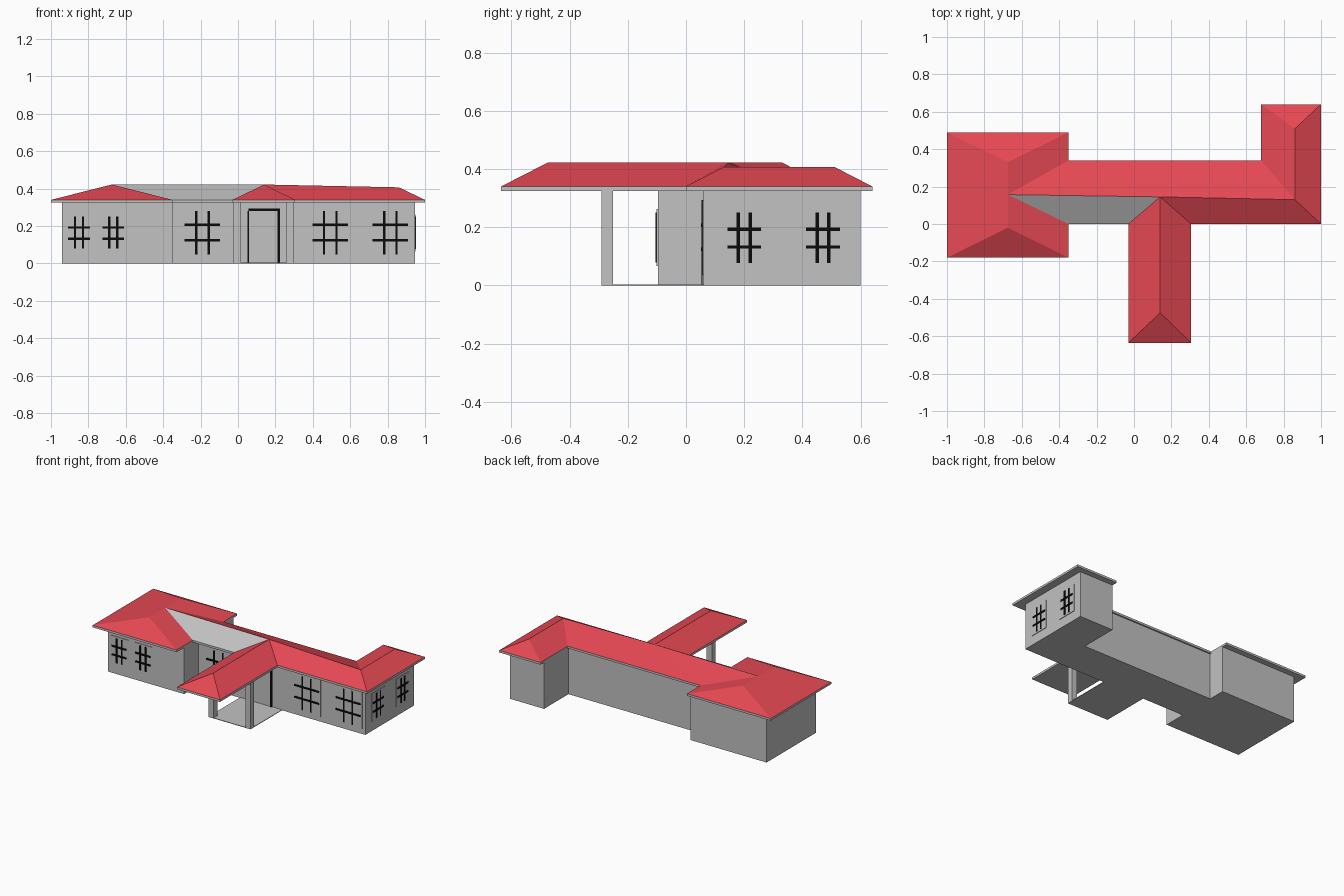
import bpy
import bmesh
from mathutils import Vector

cube = bpy.data.objects.get("Cube")
if cube:
    bpy.data.objects.remove(cube, do_unlink=True)


def material(name, r, g, b):
    m = bpy.data.materials.new(name)
    m.use_nodes = True
    m.diffuse_color = (r, g, b, 1)
    m.node_tree.nodes["Principled BSDF"].inputs["Base Color"].default_value = (r, g, b, 1)
    return m


GREY = material("grey plaster", .54, .54, .54)
RED = material("red roof tile", .79, .065, .087)
BLACK = material("black metal", .003, .003, .003)


def finish(name, bm, *mats):
    mesh = bpy.data.meshes.new(name)
    bm.to_mesh(mesh)
    bm.free()
    for m in mats:
        mesh.materials.append(m)
    ob = bpy.data.objects.new(name, mesh)
    bpy.context.collection.objects.link(ob)
    return ob


def add_box(bm, x, y, z):
    """Add a box spanning the (low, high) pairs x, y and z."""
    verts = bmesh.ops.create_cube(bm, size=1)["verts"]
    for v in verts:
        v.co = [lo + (c + .5) * (hi - lo) for c, (lo, hi) in zip(v.co, (x, y, z))]
    return list({f for v in verts for f in v.link_faces})


def box(name, x, y, z, mat=GREY):
    bm = bmesh.new()
    add_box(bm, x, y, z)
    return finish(name, bm, mat)


EAVE, SOFFIT = .34, .325
WALL_Y, WALL_X = .06, .945

# Walls of the three blocks
box("left_wing_walls", (-.94, -.35), (-.097, .45), (0, SOFFIT))
box("main_hall_walls", (-.35, .68), (WALL_Y, .33), (0, SOFFIT))
box("right_wing_walls", (.68, WALL_X), (WALL_Y, .6), (0, SOFFIT))

# Eave slabs
box("left_wing_eave", (-1, -.35), (-.18, .49), (SOFFIT, EAVE))
box("main_hall_eave", (-.35, .68), (0, .34), (SOFFIT, EAVE))
box("right_wing_eave", (.68, 1), (0, .64), (SOFFIT, EAVE))
box("porch_eave", (-.03, .305), (-.635, 0), (SOFFIT, EAVE))

# Ridge ends and junctions
left_front = (-.675, -.02, .422)
left_mid = (-.675, .157, .422)
left_back = (-.675, .33, .422)
porch_front = (.14, -.475, .422)
porch_back = (.14, .145, .422)
right_front = (.86, .13, .407)
right_back = (.86, .51, .407)


def roof(name, slopes):
    """Build roof slopes; flat points lie on the eave line."""
    bm = bmesh.new()
    for slope in slopes:
        f = bm.faces.new([bm.verts.new(Vector((*p, EAVE)[:3])) for p in slope])
        f.normal_update()
        if f.normal.z < 0:
            f.normal_flip()
    bmesh.ops.remove_doubles(bm, verts=bm.verts, dist=.0005)
    return finish(name, bm, RED, GREY)


roof("left_wing_roof", [
    [(-1, -.18), left_front, left_mid, left_back, (-1, .49)],
    [(-1, -.18), (-.35, -.18), left_front],
    [(-1, .49), (-.35, .49), left_back],
    [(-.35, -.18), (-.35, 0), left_mid, left_front],
    [(-.35, .34), (-.35, .49), left_back, left_mid]])
hall_roof = roof("main_hall_roof", [
    [(-.35, 0), (-.03, 0), porch_back, left_mid],
    [(.305, 0), (1, 0), right_front, porch_back],
    [(-.35, .34), left_mid, porch_back],
    [(-.35, .34), porch_back, right_front, (.68, .34)]])
hall_roof.data.polygons[0].material_index = 1  # untiled front slope
roof("right_wing_roof", [
    [(1, 0), (1, .64), right_back, right_front],
    [(1, .64), (.68, .64), right_back],
    [(.68, .64), (.68, .34), right_front, right_back]])
roof("porch_roof", [
    [(-.03, -.635), (.305, -.635), porch_front],
    [(-.03, -.635), porch_front, porch_back, (-.03, 0)],
    [(.305, -.635), (.305, 0), porch_back, porch_front]])

# Porch floor and columns
box("porch_floor", (-.025, .3), (-.29, WALL_Y), (0, .004))
for side, x in (("right", -.025), ("left", .26)):
    box(side + "_porch_column", (x, x + .04), (-.29, -.25), (0, SOFFIT))


def window(name, wall, u, z, bars_u, bars_z, facing="front"):
    """Thin pane on a wall plane with a grid of dark bars over it."""
    bm = bmesh.new()

    def plate(u, z, depth, index):
        if facing == "front":
            faces = add_box(bm, u, (wall - depth, wall), z)
        else:
            faces = add_box(bm, (wall, wall + depth), u, z)
        for f in faces:
            f.material_index = index

    inset, half = .012, .006
    plate(u, z, .004, 0)
    for c in bars_u:
        plate((c - half, c + half), (z[0] + inset, z[1] - inset), .007, 1)
    for c in bars_z:
        plate((u[0] + inset, u[1] - inset), (c - half, c + half), .008, 1)
    return finish(name, bm, GREY, BLACK)


# Windows: small pairs on the wings, large ones on the long front
for i, x in enumerate((-.85, -.667)):
    window(f"left_wing_window_{i}", -.097, (x - .07, x + .07), (.067, .263),
           (x - .021, x + .021), (.132, .192))
for i, x in enumerate((-.19, .493, .815)):
    window(f"front_window_{i}", WALL_Y, (x - .107, x + .107), (.035, .293),
           (x - .033, x + .033), (.124, .207))
for i, y in enumerate((.2, .471)):
    window(f"side_window_{i}", WALL_X, (y - .07, y + .07), (.065, .262),
           (y - .02, y + .02), (.132, .193), "side")

# Front door with its dark frame
face = (WALL_Y - .007, WALL_Y)
box("door_panel", (.05, .225), (WALL_Y - .003, WALL_Y), (.004, .285))
box("door_frame_top", (.055, .225), face, (.28, .293), BLACK)
box("door_frame_left", (.212, .225), face, (.004, .28), BLACK)
box("door_frame_right", (.052, .058), face, (.004, .28), BLACK)
